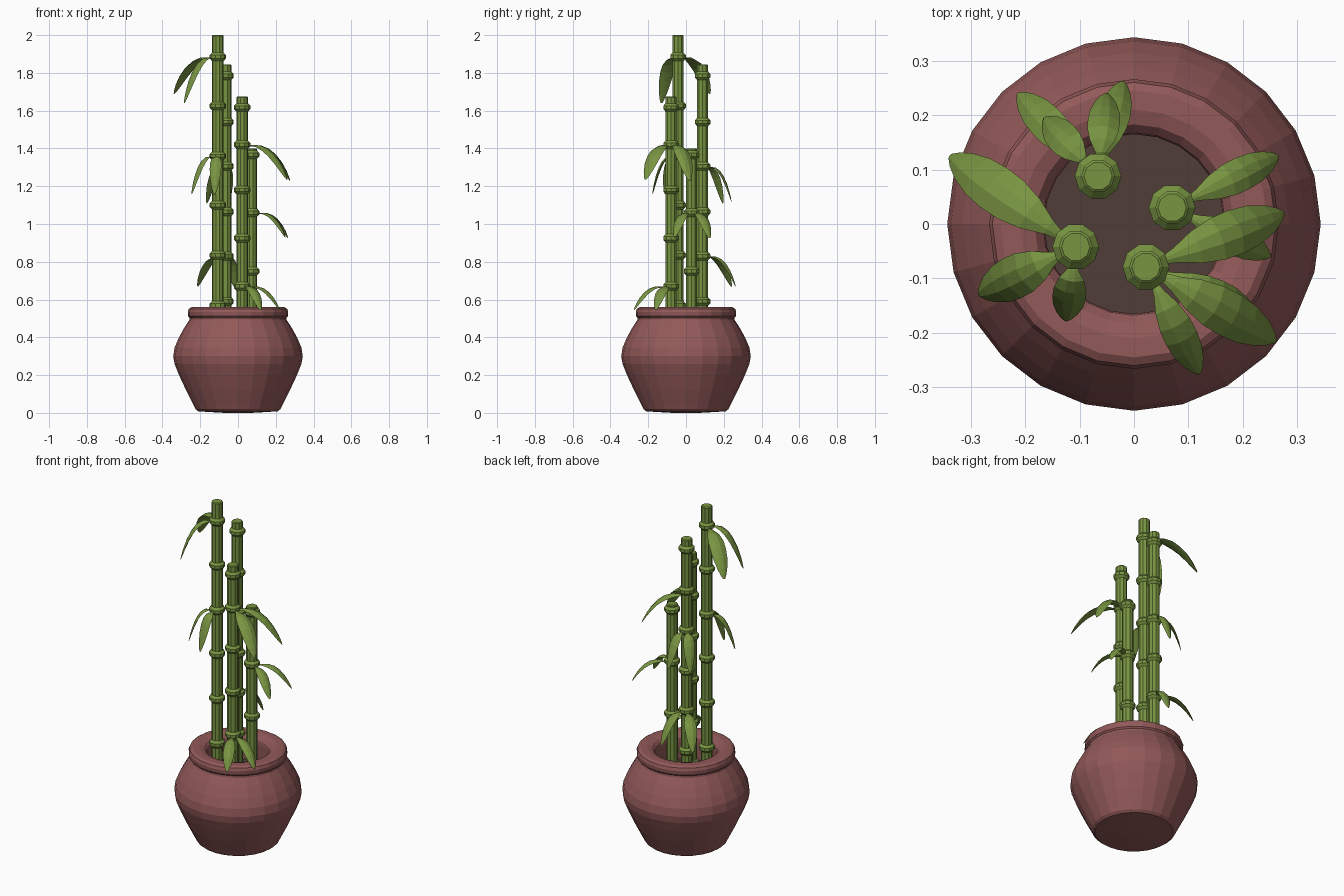
import bpy, bmesh, math
from mathutils import Vector

if "Cube" in bpy.data.objects:
    bpy.data.objects.remove(bpy.data.objects["Cube"])


def material(name, rgb):
    m = bpy.data.materials.new(name)
    m.diffuse_color = (*rgb, 1)
    m.use_nodes = True
    m.node_tree.nodes["Principled BSDF"].inputs["Base Color"].default_value = m.diffuse_color
    return m


CLAY = material("red clay", (0.29, 0.10, 0.10))
GREEN = material("bamboo green", (0.19, 0.30, 0.054))
SOIL = material("dark soil", (0.08, 0.048, 0.038))


def finish(bm, name, mat):
    bmesh.ops.recalc_face_normals(bm, faces=bm.faces)
    me = bpy.data.meshes.new(name)
    bm.to_mesh(me)
    bm.free()
    me.materials.append(mat)
    ob = bpy.data.objects.new(name, me)
    bpy.context.collection.objects.link(ob)
    return ob


def bridge_rings(bm, rings):
    """Join successive rings of points with quads and cap both ends."""
    vs = [[bm.verts.new(p) for p in ring] for ring in rings]
    n = len(vs[0])
    for a, b in zip(vs, vs[1:]):
        for i in range(n):
            j = (i + 1) % n
            bm.faces.new((a[i], a[j], b[j], b[i]))
    bm.faces.new(vs[0])
    bm.faces.new(vs[-1])


def lathe(name, profile, sides, mat, cx=0, cy=0):
    bm = bmesh.new()
    rings = [[(cx + r * math.cos(2 * math.pi * i / sides),
               cy + r * math.sin(2 * math.pi * i / sides), z)
              for i in range(sides)] for r, z in profile]
    bridge_rings(bm, rings)
    return finish(bm, name, mat)


# Pot with rolled rim and hollow mouth
lathe("pot", [(0.07, 0.0), (0.21, 0.008), (0.225, 0.02), (0.237, 0.045),
              (0.275, 0.12), (0.312, 0.20), (0.336, 0.26), (0.343, 0.30),
              (0.336, 0.345), (0.315, 0.395), (0.285, 0.45), (0.258, 0.492),
              (0.256, 0.503), (0.264, 0.512), (0.266, 0.535), (0.26, 0.551),
              (0.245, 0.56), (0.21, 0.56), (0.183, 0.552), (0.168, 0.535),
              (0.165, 0.51), (0.166, 0.39)], 24, CLAY)

# Soil disc
lathe("soil", [(0.166, 0.39), (0.166, 0.41)], 24, SOIL)


def stalk(name, x, y, top, nodes):
    r = 0.031
    prof = [(r, 0.40)]
    for z in sorted(nodes):
        prof += [(r, z - 0.022), (0.043, z - 0.009),
                 (0.043, z + 0.009), (r, z + 0.022)]
    prof += [(r, top - 0.004), (r - 0.005, top)]
    lathe(name, prof, 10, GREEN, x, y)


# Half-width along the leaf, and its ridged cross-section
WIDTHS = [(0, .14), (.12, .35), (.28, .75), (.45, .97), (.6, 1),
          (.75, .9), (.88, .64), (.96, .36), (1, .12)]
SECTION = [(-1, -.12), (-.3, .2), (.3, .2), (1, -.12), (.3, -.2), (-.3, -.2)]


def leaf(name, x, y, z, tip):
    tip = Vector(tip)
    out = Vector((tip.x - x, tip.y - y, 0)).normalized()
    side = Vector((-out.y, out.x, 0))
    root = Vector((x, y, z - 0.01)) + out * 0.028
    mid = root.lerp(tip, 0.56)
    mid.z = root.z + 0.035
    half = (tip - root).length * 0.138
    rings = []
    for t, w in WIDTHS:
        c = root * (1 - t) ** 2 + mid * 2 * t * (1 - t) + tip * t * t
        tangent = ((mid - root) * (1 - t) + (tip - mid) * t).normalized()
        up = tangent.cross(side)
        rings.append([c + side * (u * w * half) + up * (v * w * half)
                      for u, v in SECTION])
    bm = bmesh.new()
    bridge_rings(bm, rings)
    finish(bm, name, GREEN)


# Stalks: x, y, top, node heights, then {leaf node: leaf tips}
STALKS = {
    "tall_stalk": (-0.107, -0.042, 2.0, (0.57, 0.835, 1.10, 1.36, 1.625, 1.885), {
        1.885: [(-0.338, 0.125, 1.69), (-0.285, -0.13, 1.64)],
        1.36: [(-0.245, -0.11, 1.16), (-0.125, -0.178, 1.155)]}),
    "back_stalk": (-0.066, 0.088, 1.845, (0.59, 0.83, 1.065, 1.305, 1.54, 1.785), {
        1.305: [(-0.165, 0.195, 1.11), (-0.05, 0.24, 1.12)],
        0.83: [(-0.213, 0.24, 0.67), (-0.02, 0.262, 0.67)]}),
    "short_stalk": (0.07, 0.03, 1.4, (0.45, 0.75, 1.06, 1.367), {
        1.06: [(0.265, 0.125, 0.925), (0.25, -0.06, 0.93)]}),
    "front_stalk": (0.022, -0.079, 1.675, (0.43, 0.67, 0.925, 1.18, 1.42, 1.617), {
        1.42: [(0.275, 0.02, 1.23), (0.26, -0.215, 1.235)],
        0.67: [(0.12, -0.275, 0.545), (0.22, -0.16, 0.545)]}),
}
for name, (x, y, top, nodes, leaves) in STALKS.items():
    stalk(name, x, y, top, nodes)
    for z, tips in leaves.items():
        for i, tip in enumerate(tips):
            leaf(f"{name}_leaf_{int(z * 100)}_{i + 1}", x, y, z, tip)
